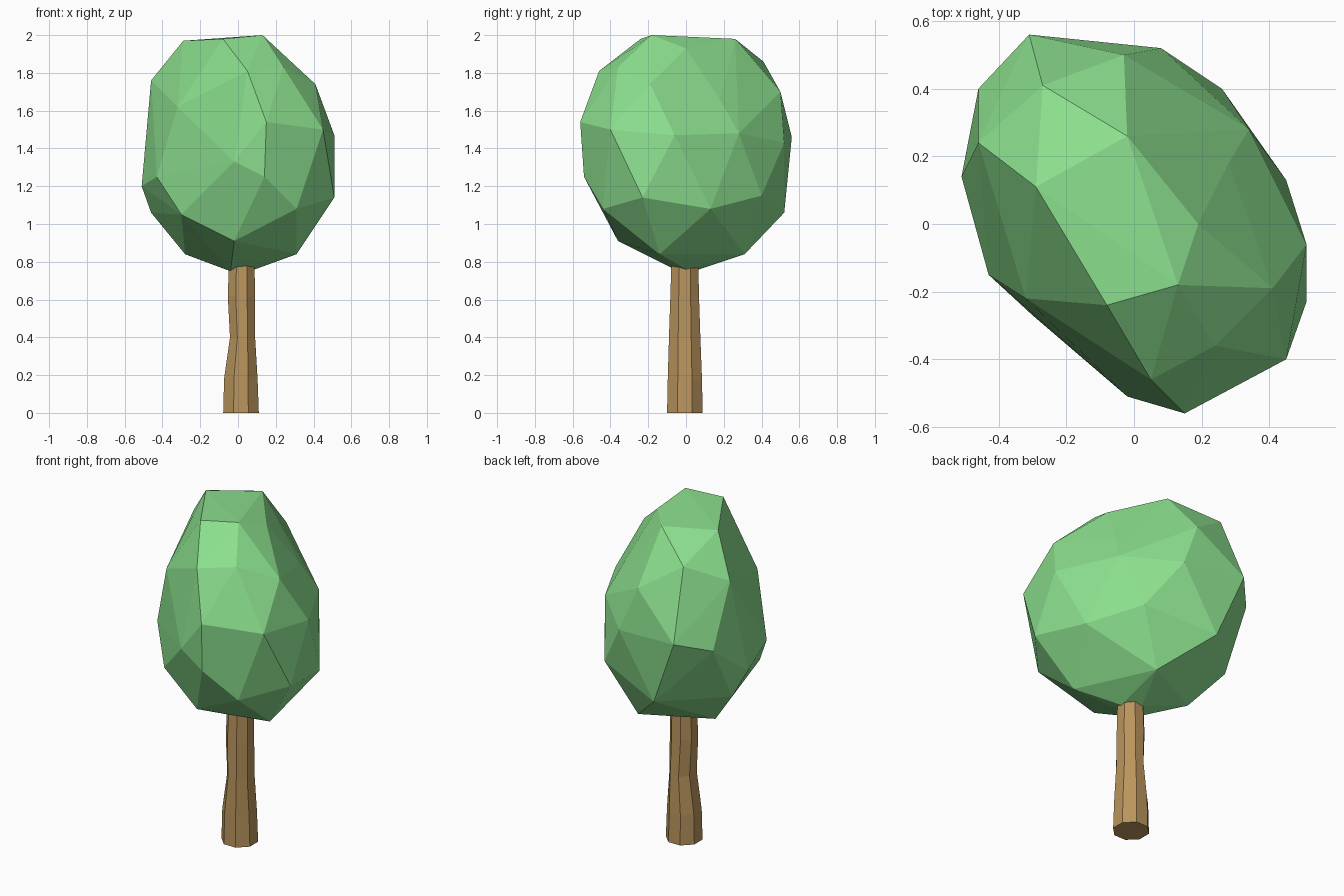
import bpy
import bmesh
from math import cos, sin, tau

default_cube = bpy.data.objects.get("Cube")
if default_cube:
    bpy.data.objects.remove(default_cube, do_unlink=True)


def make_material(name, colour):
    material = bpy.data.materials.new(name)
    material.use_nodes = True
    material.diffuse_color = (*colour, 1)
    shader = material.node_tree.nodes["Principled BSDF"]
    shader.inputs["Base Color"].default_value = (*colour, 1)
    shader.inputs["Roughness"].default_value = 0.9
    return material


def make_object(name, mesh_data, material):
    """Turn a bmesh into a flat shaded object with one material."""
    bmesh.ops.recalc_face_normals(mesh_data, faces=mesh_data.faces)
    mesh = bpy.data.meshes.new(name)
    mesh_data.to_mesh(mesh)
    mesh_data.free()
    mesh.materials.append(material)
    for polygon in mesh.polygons:
        polygon.use_smooth = False
    obj = bpy.data.objects.new(name, mesh)
    bpy.context.scene.collection.objects.link(obj)
    return obj


def make_hull(name, corners, material):
    """Wrap a faceted skin around corner points given in hundredths."""
    hull = bmesh.new()
    for corner in corners:
        hull.verts.new([value / 100 for value in corner])
    bmesh.ops.convex_hull(hull, input=hull.verts[:])
    unused = [vert for vert in hull.verts if not vert.link_faces]
    bmesh.ops.delete(hull, geom=unused, context="VERTS")
    return make_object(name, hull, material)


def make_loft(name, sections, sides, material):
    """Skin a stack of oval rings: height, centre x, centre y, radius x, radius y."""
    loft = bmesh.new()
    rings = []
    for height, centre_x, centre_y, radius_x, radius_y in sections:
        ring = []
        for side in range(sides):
            angle = tau * (side + 0.5) / sides
            ring.append(loft.verts.new((centre_x + radius_x * cos(angle),
                                        centre_y + radius_y * sin(angle),
                                        height)))
        rings.append(ring)
    for lower, upper in zip(rings, rings[1:]):
        for side in range(sides):
            following = (side + 1) % sides
            loft.faces.new((lower[side], lower[following],
                            upper[following], upper[side]))
    loft.faces.new(rings[0][::-1])
    loft.faces.new(rings[-1])
    return make_object(name, loft, material)


leaf_green = make_material("leaf green", (0.26, 0.74, 0.27))
bark_brown = make_material("bark brown", (0.49, 0.30, 0.11))

# Crown corners, grouped from the crest down to the underside
crest = [(13, -18, 200), (-8, -24, 198), (-29, 11, 197), (-2, 26, 198),
         (19, 0, 193)]
shoulder = [(5, -46, 181), (24, -36, 183), (41, -19, 174), (28, 18, 166),
            (-3, 50, 170), (-27, 41, 186), (-46, 24, 176), (-32, -22, 162)]
middle = [(15, -56, 154), (45, -40, 150), (51, -6, 147), (34, 28, 148),
          (8, 52, 143), (-31, 56, 146), (-46, 40, 140), (-2, -51, 133)]
lower = [(14, -54, 125), (51, -23, 114), (45, 13, 108), (26, 40, 115),
         (-15, 52, 106), (-51, 14, 120), (-43, -15, 125), (-30, -27, 105)]
underside = [(31, -44, 108), (-2, -36, 91), (31, -14, 84), (10, 31, 84),
             (-28, 12, 84), (-46, 22, 106), (9, 0, 76), (-4, -4, 75),
             (0, 7, 76)]
make_hull("leaf_crown", crest + shoulder + middle + lower + underside, leaf_green)

# Trunk with a flared foot, a slim waist and a top hidden in the crown
make_loft("trunk", [
    (0.00, 0.016, -0.006, 0.102, 0.102),
    (0.18, 0.015, -0.006, 0.096, 0.098),
    (0.40, 0.024, -0.007, 0.072, 0.090),
    (0.62, 0.018, -0.007, 0.078, 0.082),
    (0.80, 0.020, -0.006, 0.073, 0.077),
], 8, bark_brown)
